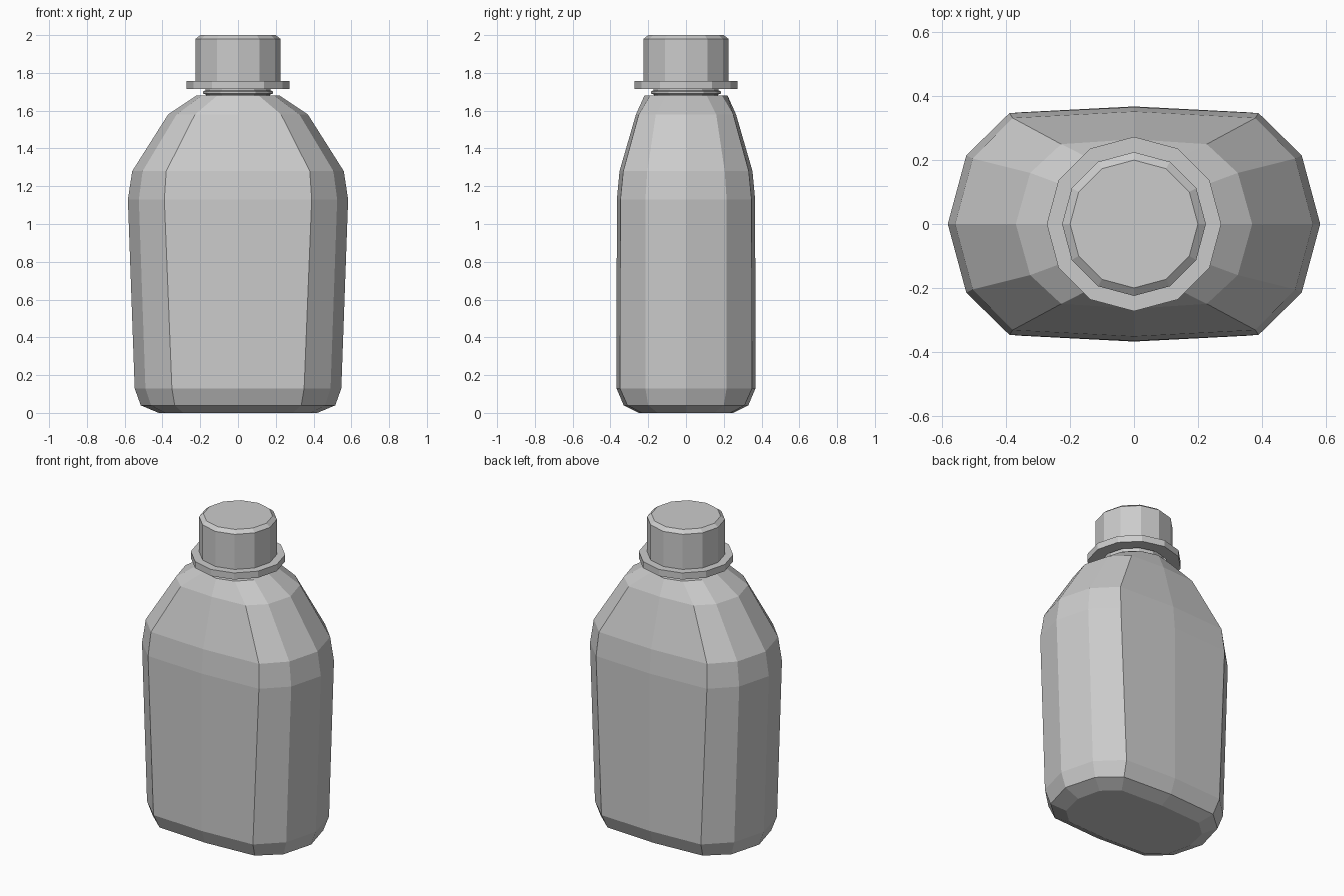
import bpy
import bmesh
from math import cos, sin, pi

cube = bpy.data.objects.get("Cube")
if cube:
    bpy.data.objects.remove(cube, do_unlink=True)

SIDES = 12

plastic = bpy.data.materials.new("grey_plastic")
plastic.use_nodes = True
grey = (0.6, 0.6, 0.6, 1.0)
plastic.diffuse_color = grey
plastic.node_tree.nodes["Principled BSDF"].inputs["Base Color"].default_value = grey


def round_ring(radius, z):
    """Regular ring with corners on the axes."""
    step = 2 * pi / SIDES
    return [(radius * cos(i * step), radius * sin(i * step), z) for i in range(SIDES)]


def body_ring(z, side, edge, corner, front):
    """Rounded-rectangle ring mirrored from one quarter."""
    (ex, ey), (cx, cy) = edge, corner
    half = [(side, 0), (ex, ey), (cx, cy), (0, front), (-cx, cy), (-ex, ey)]
    return [(x, y, z) for x, y in half] + [(-x, -y, z) for x, y in half]


def loft(name, rings, cap_start=True, cap_end=True):
    """Skin a stack of rings into one flat-shaded object."""
    bm = bmesh.new()
    loops = [[bm.verts.new(p) for p in ring] for ring in rings]
    for low, high in zip(loops, loops[1:]):
        for i in range(SIDES):
            j = (i + 1) % SIDES
            bm.faces.new((low[i], low[j], high[j], high[i]))
    if cap_start:
        bm.faces.new(loops[0][::-1])
    if cap_end:
        bm.faces.new(loops[-1])
    bmesh.ops.recalc_face_normals(bm, faces=bm.faces)
    mesh = bpy.data.meshes.new(name)
    bm.to_mesh(mesh)
    bm.free()
    mesh.materials.append(plastic)
    obj = bpy.data.objects.new(name, mesh)
    bpy.context.collection.objects.link(obj)
    return obj


# Bottle body: bevelled base, slightly flared walls, sloping shoulders
loft("bottle_body", [
    body_ring(z=0, side=0.42, edge=(0.385, 0.15), corner=(0.29, 0.235), front=0.25),
    body_ring(z=0.04, side=0.515, edge=(0.46, 0.2), corner=(0.335, 0.31), front=0.33),
    body_ring(z=0.13, side=0.547, edge=(0.49, 0.215), corner=(0.35, 0.35), front=0.368),
    body_ring(z=1.13, side=0.583, edge=(0.525, 0.215), corner=(0.39, 0.347), front=0.366),
    body_ring(z=1.28, side=0.56, edge=(0.505, 0.205), corner=(0.38, 0.332), front=0.352),
    body_ring(z=1.58, side=0.37, edge=(0.325, 0.16), corner=(0.228, 0.25), front=0.265),
    round_ring(0.22, 1.68),
])

# Neck with a small bead, running up inside the cap
neck_profile = [(0.17, 1.67), (0.17, 1.685), (0.185, 1.69), (0.185, 1.702),
                (0.172, 1.708), (0.172, 1.9)]
loft("bottle_neck", [round_ring(r, z) for r, z in neck_profile])

# Hollow screw cap with a flange at its foot
cap_profile = [(0.195, 1.92), (0.195, 1.715), (0.273, 1.715), (0.273, 1.757),
               (0.225, 1.757), (0.225, 1.98), (0.2, 2.0)]
loft("screw_cap", [round_ring(r, z) for r, z in cap_profile])
